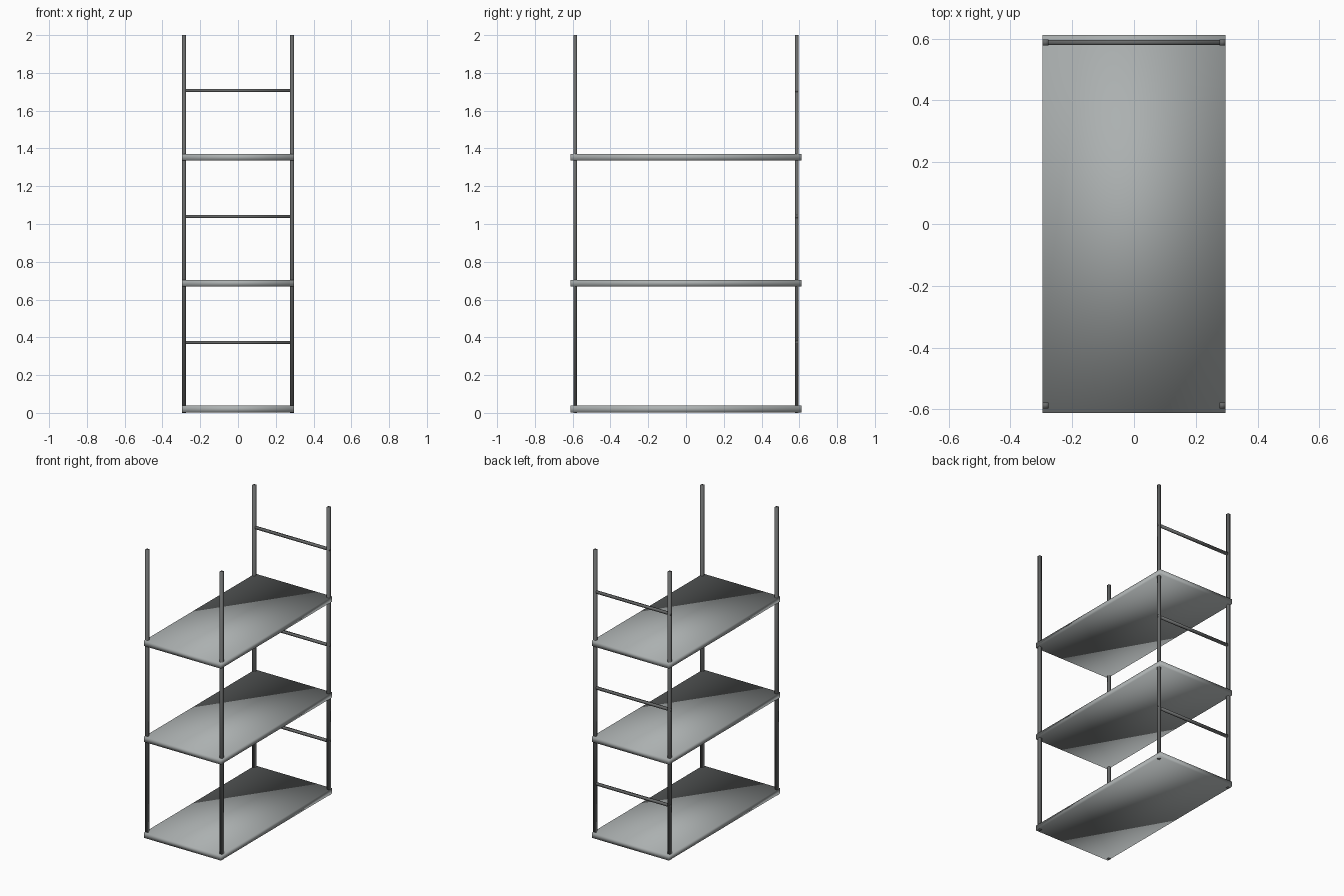
import bpy
import bmesh
from mathutils import Matrix

default_cube = bpy.data.objects.get("Cube")
if default_cube:
    bpy.data.objects.remove(default_cube, do_unlink=True)


def make_material(name, colour):
    mat = bpy.data.materials.new(name)
    mat.use_nodes = True
    mat.diffuse_color = colour
    mat.node_tree.nodes["Principled BSDF"].inputs["Base Color"].default_value = colour
    return mat


# Light grey shelves on a dark grey frame
shelf_grey = make_material("light_grey", (0.41, 0.435, 0.435, 1.0))
frame_grey = make_material("dark_grey", (0.14, 0.145, 0.145, 1.0))


def bar(name, centre, size, material):
    """Softly shaded box with its size baked into the mesh."""
    mesh = bpy.data.meshes.new(name)
    bm = bmesh.new()
    bmesh.ops.create_cube(bm, size=1, matrix=Matrix.Diagonal((*size, 1)))
    for face in bm.faces:
        face.smooth = True
    bm.to_mesh(mesh)
    bm.free()
    mesh.materials.append(material)
    obj = bpy.data.objects.new(name, mesh)
    obj.location = centre
    bpy.context.collection.objects.link(obj)


HEIGHT = 2.0
TIER = HEIGHT / 3
POST_X, POST_Y, POST = 0.286, 0.587, 0.019
SHELF_X, SHELF_Y, SHELF_Z = 0.592, 1.222, 0.036
RAIL = 0.016

# Four upright posts
for side, sx in (("right", -1), ("left", 1)):
    for end, sy in (("front", -1), ("back", 1)):
        bar(f"{end}_{side}_post", (sx * POST_X, sy * POST_Y, HEIGHT / 2),
            (POST, POST, HEIGHT), frame_grey)

# Each tier has a shelf and a rail across the back
for i, level in enumerate(("lower", "middle", "upper")):
    base = i * TIER
    bar(f"{level}_shelf", (0, 0, base + 0.02),
        (SHELF_X, SHELF_Y, SHELF_Z), shelf_grey)
    bar(f"{level}_back_rail", (0, POST_Y, base + 0.373),
        (SHELF_X, RAIL, RAIL), frame_grey)
